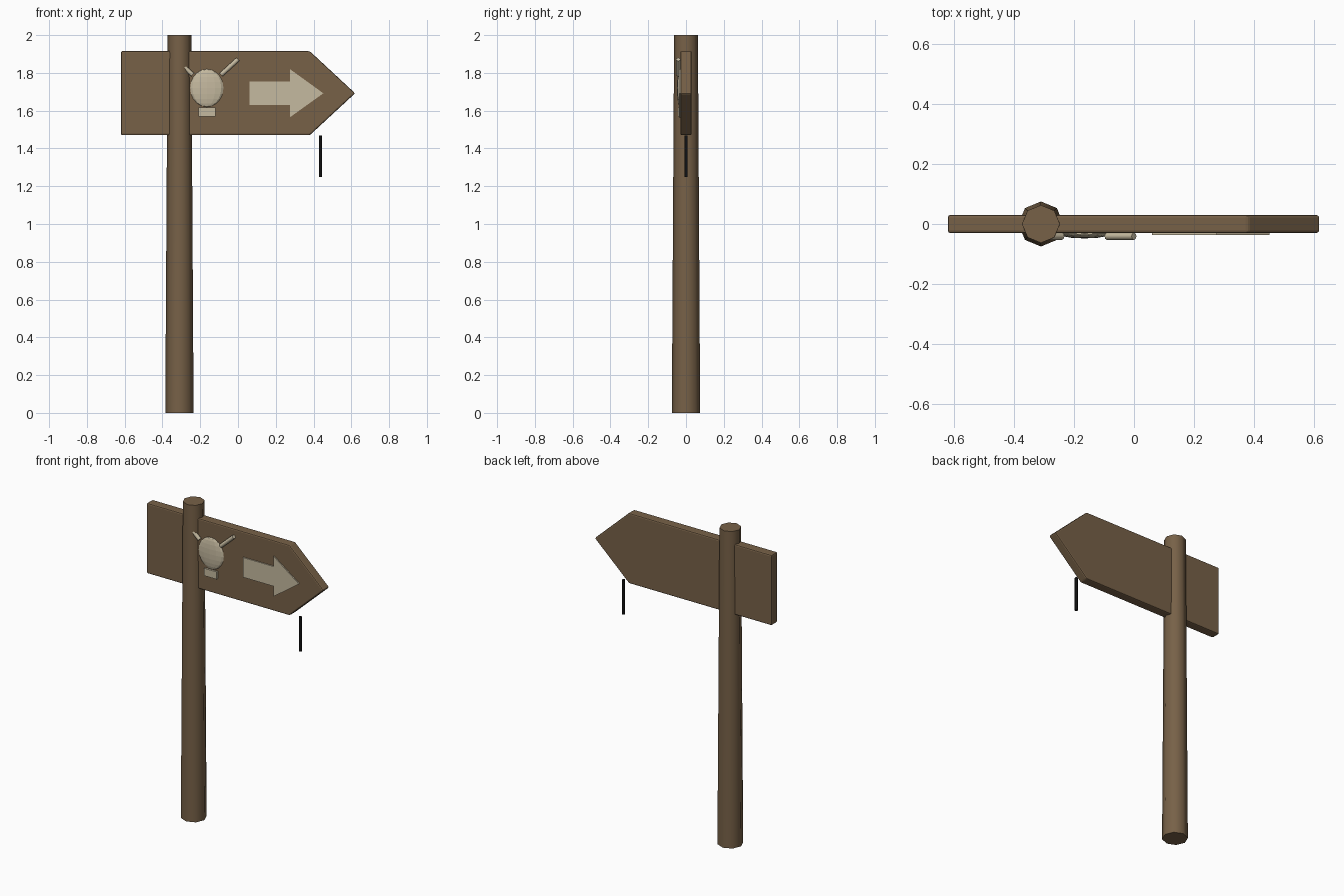
import bpy, bmesh, math
from mathutils import Vector

cube = bpy.data.objects.get("Cube")
if cube:
    bpy.data.objects.remove(cube, do_unlink=True)


def material(name, r, g, b):
    m = bpy.data.materials.new(name)
    m.use_nodes = True
    m.diffuse_color = (r, g, b, 1)
    bsdf = m.node_tree.nodes["Principled BSDF"]
    bsdf.inputs["Base Color"].default_value = (r, g, b, 1)
    bsdf.inputs["Roughness"].default_value = 0.8
    return m


wood = material("brown wood", 0.185, 0.12, 0.064)
cream = material("cream paint", 0.56, 0.49, 0.35)
black = material("black metal", 0.005, 0.005, 0.005)


def finish(name, bm, mat, smooth=None):
    bmesh.ops.recalc_face_normals(bm, faces=bm.faces)
    mesh = bpy.data.meshes.new(name)
    bm.to_mesh(mesh)
    bm.free()
    mesh.materials.append(mat)
    obj = bpy.data.objects.new(name, mesh)
    bpy.context.collection.objects.link(obj)
    if smooth:
        bpy.ops.object.select_all(action="DESELECT")
        obj.select_set(True)
        bpy.context.view_layer.objects.active = obj
        bpy.ops.object.shade_smooth_by_angle(angle=math.radians(smooth))
    return obj


def plate(name, outline, y_front, y_back, mat):
    """Extrude an x-z outline from front to back."""
    bm = bmesh.new()
    face = bm.faces.new([bm.verts.new((x, y_front, z)) for x, z in outline])
    ext = bmesh.ops.extrude_face_region(bm, geom=[face])
    moved = [g for g in ext["geom"] if isinstance(g, bmesh.types.BMVert)]
    bmesh.ops.translate(bm, verts=moved, vec=(0, y_back - y_front, 0))
    return finish(name, bm, mat)


def rod(name, start, end, r_start, r_end, mat, sides=8):
    """Straight tapered cylinder between two points."""
    a, b = Vector(start), Vector(end)
    bm = bmesh.new()
    bmesh.ops.create_cone(bm, cap_ends=True, segments=sides, radius1=r_start,
                          radius2=r_end, depth=(b - a).length)
    turn = (b - a).to_track_quat("Z", "Y").to_matrix().to_4x4()
    bmesh.ops.transform(bm, matrix=turn, verts=bm.verts)
    bmesh.ops.translate(bm, verts=bm.verts, vec=(a + b) / 2)
    return finish(name, bm, mat, smooth=50)


# Tapered eight-sided post
rod("post", (-0.31, 0, 0), (-0.31, 0, 2), 0.075, 0.063, wood)

# Pointed sign board with softened edges
board = plate("sign_board", [(-0.62, 1.47), (0.38, 1.47), (0.62, 1.692),
                             (0.38, 1.915), (-0.62, 1.915)], -0.03, 0.03, wood)
bevel = board.modifiers.new("soft edges", "BEVEL")
bevel.width = 0.008
bevel.segments = 2

# Arrow pointing to the tip
plate("arrow", [(0.06, 1.63), (0.275, 1.63), (0.275, 1.565), (0.452, 1.692),
                (0.275, 1.82), (0.275, 1.755), (0.06, 1.755)], -0.037, -0.029, cream)

# Skull: flattened ball and a jaw block
bm = bmesh.new()
bmesh.ops.create_uvsphere(bm, u_segments=12, v_segments=10, radius=1)
bmesh.ops.scale(bm, vec=(0.088, 0.016, 0.1), verts=bm.verts)
bmesh.ops.translate(bm, vec=(-0.165, -0.032, 1.72), verts=bm.verts)
finish("skull", bm, cream)
plate("jaw", [(-0.21, 1.57), (-0.12, 1.57), (-0.12, 1.617), (-0.21, 1.617)],
      -0.042, -0.029, cream)

# Mirrored pair of bones above the skull
for side, label in ((1, "left"), (-1, "right")):
    rod(label + "_bone", (-0.165 + side * 0.075, -0.041, 1.79),
        (-0.165 + side * 0.165, -0.041, 1.872), 0.012, 0.012, cream)

# Thin rod hanging under the point
rod("hanging_rod", (0.437, 0, 1.25), (0.437, 0, 1.468), 0.009, 0.009, black)
